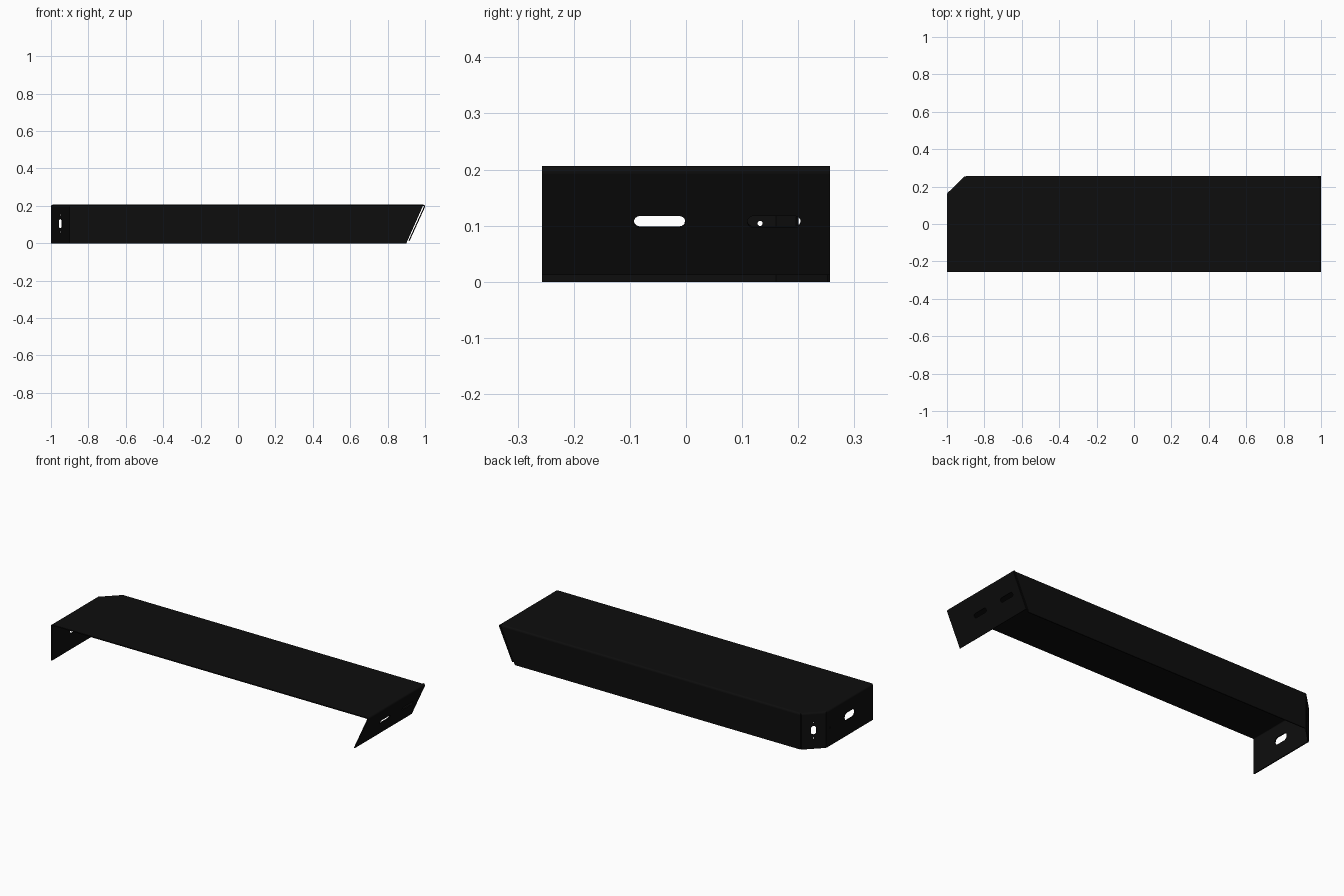
import bpy, bmesh
from math import sin, cos, pi, radians
from mathutils import Vector, Matrix

if "Cube" in bpy.data.objects:
    bpy.data.objects.remove(bpy.data.objects["Cube"])

H, T, R = 0.206, 0.006, 0.010      # height, sheet thickness, outer bend radius
UP = Vector((0, 0, 1))
black = bpy.data.materials.new("black_paint")
black.diffuse_color = (0.004, 0.004, 0.004, 1)
black.use_nodes = True
black.node_tree.nodes["Principled BSDF"].inputs["Base Color"].default_value = black.diffuse_color


def slot(x, y, w, h, n=8):
    """Outline of a round-ended slot centred on x, y."""
    r = min(w, h) / 2
    pts = []
    for i in range(4 * n):
        a = 2 * pi * (i + 0.5) / (4 * n)
        sx, sy = (1 if cos(a) > 0 else -1), (1 if sin(a) > 0 else -1)
        pts.append((x + sx * (w / 2 - r) + r * cos(a), y + sy * (h / 2 - r) + r * sin(a)))
    return pts


def sheet(name, loops, matrix):
    """Flat sheet with holes, from closed 2D outlines."""
    cu = bpy.data.curves.new(name, 'CURVE')
    cu.dimensions, cu.fill_mode, cu.extrude = '2D', 'BOTH', T / 2
    for loop in loops:
        sp = cu.splines.new('POLY')
        sp.points.add(len(loop) - 1)
        for p, co in zip(sp.points, loop):
            p.co = (co[0], co[1], 0, 1)
        sp.use_cyclic_u = True
    tmp = bpy.data.objects.new(name + "_outline", cu)
    bpy.context.collection.objects.link(tmp)
    dg = bpy.context.evaluated_depsgraph_get()
    me = bpy.data.meshes.new_from_object(tmp.evaluated_get(dg))
    bpy.data.objects.remove(tmp)
    me.transform(matrix)
    me.name = name
    me.materials.clear()
    me.materials.append(black)
    ob = bpy.data.objects.new(name, me)
    bpy.context.collection.objects.link(ob)
    return ob


def flange(name, p, q, bend=90, z_end=0.0, trim=(0, 0), taper=0.0, holes=()):
    """Folded-down side from p to q; holes are (u, z, width, height)."""
    p, q = Vector((*p, 0)), Vector((*q, 0))
    u = (q - p).normalized()
    n = UP.cross(u)
    a = radians(bend)
    u0, u1 = trim[0], (q - p).length - trim[1]
    centre = p - n * R + UP * (H - R)
    out = n * sin(a) + UP * cos(a)
    down = n * cos(a) - UP * sin(a)
    origin = centre + out * (R - T / 2)
    length = (origin.z - z_end) / sin(a)
    m = Matrix((u, down, out)).transposed().to_4x4()
    m.translation = origin
    loops = [[(u0, 0), (u1, 0), (u1 - taper, length), (u0, length)]]
    loops += [slot(hu, (origin.z - hz) / sin(a), w, h) for hu, hz, w, h in holes]
    ob = sheet(name, loops, m)
    # rounded bend joining the flange to the top
    bm = bmesh.new()
    bm.from_mesh(ob.data)
    rings = []
    for i in range(7):
        d = n * sin(a * i / 6) + UP * cos(a * i / 6)
        rings.append([bm.verts.new(centre + u * s + d * r)
                      for s, r in ((u0, R), (u1, R), (u1, R - T), (u0, R - T))])
    for r0, r1 in zip(rings, rings[1:]):
        for k in range(4):
            j = (k + 1) % 4
            bm.faces.new((r0[k], r0[j], r1[j], r1[k]))
    bmesh.ops.remove_doubles(bm, verts=bm.verts, dist=1e-5)
    bmesh.ops.recalc_face_normals(bm, faces=bm.faces)
    bm.to_mesh(ob.data)
    bm.free()
    bpy.ops.object.select_all(action='DESELECT')
    bpy.context.view_layer.objects.active = ob
    ob.select_set(True)
    bpy.ops.object.shade_smooth_by_angle(angle=radians(30))


X, Y = 1.0, 0.257
CX, CY = -0.905, 0.163             # ends of the cut-off corner

# top plate, inset by the bend radius on its folded edges
k = R * 0.414
sheet("top_plate", [[(-X + R, -Y), (X - R, -Y), (X - R, Y - R), (CX + k, Y - R),
                     (-X + R, CY - k)]], Matrix.Translation((0, 0, H - T / 2)))

# folded sides
flange("left_flange", (-X, -Y), (-X, CY), trim=(0, 0.003),
       holes=[(0.209, 0.109, 0.092, 0.042), (0.389, 0.104, 0.009, 0.009)])
flange("corner_flange", (-X, CY), (CX, Y), trim=(0.002, 0.002),
       holes=[(0.067, 0.105, 0.028, 0.05), (0.067, 0.15, 0.008, 0.008),
              (0.067, 0.06, 0.008, 0.008)])
flange("back_flange", (CX, Y), (X, Y), trim=(0.004, 0.013), taper=0.087)
flange("right_flange", (X, Y), (X, -Y), bend=114.5, z_end=0.013,
       holes=[(0.304, 0.108, 0.092, 0.023), (0.100, 0.108, 0.095, 0.023)])
